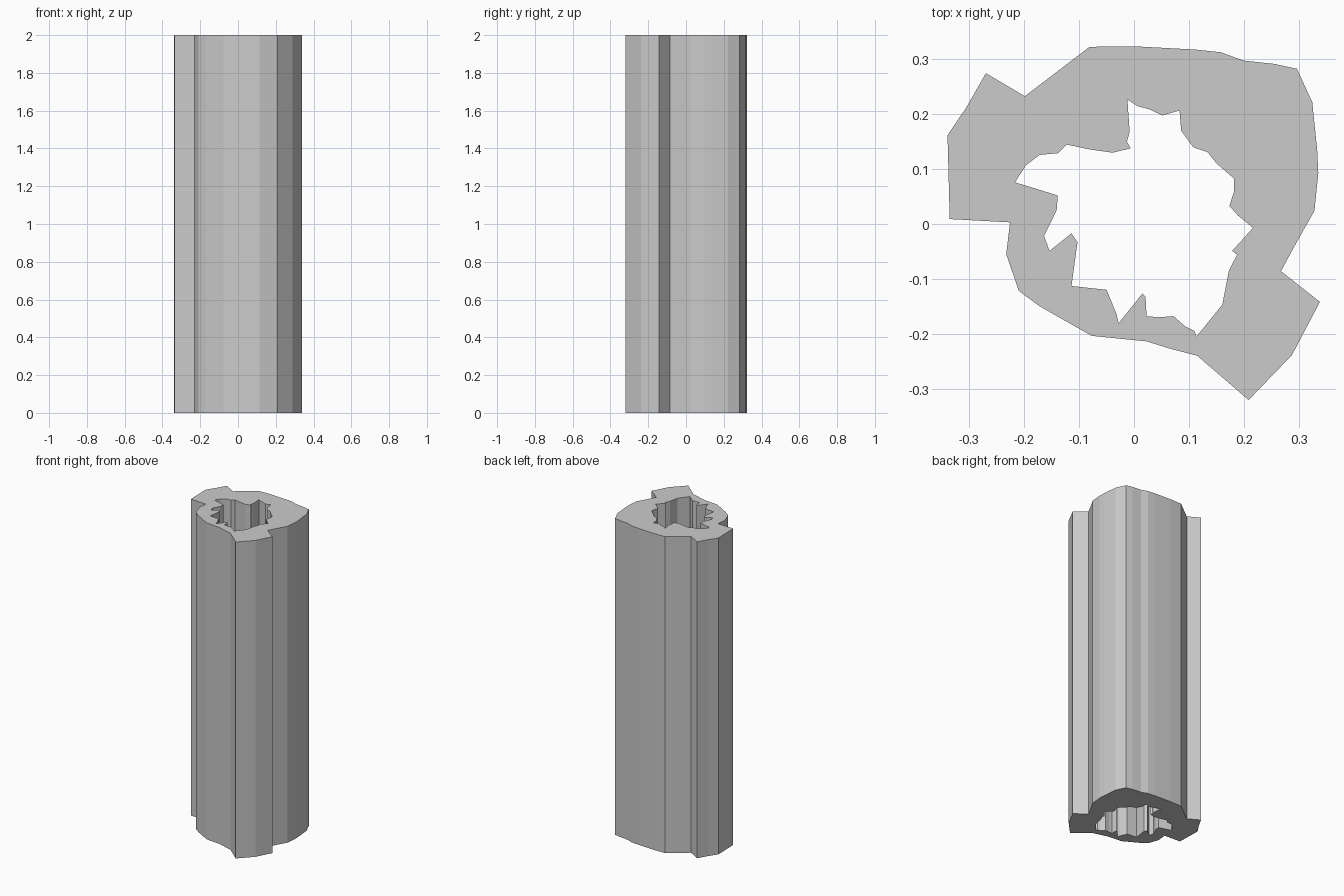
import bpy, bmesh
from mathutils import Vector
from mathutils.geometry import tessellate_polygon

HEIGHT = 2.0

# Outer cross-section, clockwise from the back
OUTER = [(-.081, .323), (0, .324), (.112, .318), (.159, .313), (.199, .298), (.255, .292),
         (.297, .283), (.325, .222), (.334, .135), (.336, .093), (.329, .024), (.295, -.036),
         (.268, -.086), (.339, -.142), (.288, -.239), (.209, -.321), (.115, -.24),
         (.068, -.228), (.023, -.214), (-.077, -.204), (-.172, -.15), (-.21, -.122),
         (-.233, -.055), (-.226, .003), (-.336, .009), (-.34, .162), (-.306, .212),
         (-.27, .275), (-.199, .233)]

# Jagged hole through the middle
BORE = [(-.012, .227), (.006, .215), (.028, .209), (.052, .198), (.083, .207), (.086, .17),
        (.108, .14), (.134, .131), (.15, .111), (.182, .083), (.182, .058), (.174, .033),
        (.19, .015), (.217, -.007), (.179, -.049), (.188, -.056), (.173, -.085),
        (.161, -.147), (.114, -.205), (.11, -.195), (.094, -.187), (.072, -.168),
        (.045, -.17), (.023, -.168), (.021, -.133), (.015, -.127), (-.028, -.181),
        (-.032, -.164), (-.05, -.12), (-.114, -.113), (-.103, -.033), (-.114, -.017),
        (-.154, -.049), (-.164, -.022), (-.141, .025), (-.139, .052), (-.217, .076),
        (-.197, .107), (-.172, .126), (-.139, .129), (-.123, .145), (-.081, .136),
        (-.039, .13), (-.006, .138), (-.013, .15), (-.008, .168)]


def extruded_ring(name, loops, height):
    """Solid prism from an outer loop and hole loops."""
    bm = bmesh.new()
    paths = [[Vector((x, y, 0)) for x, y in loop] for loop in loops]
    bottom = [bm.verts.new(p) for path in paths for p in path]
    top = [bm.verts.new(p + Vector((0, 0, height))) for path in paths for p in path]
    # End caps
    for tri in tessellate_polygon(paths):
        bm.faces.new([bottom[i] for i in tri])
        bm.faces.new([top[i] for i in reversed(tri)])
    # Walls
    start = 0
    for path in paths:
        n = len(path)
        for k in range(n):
            a, b = start + k, start + (k + 1) % n
            bm.faces.new([bottom[a], bottom[b], top[b], top[a]])
        start += n
    bmesh.ops.recalc_face_normals(bm, faces=bm.faces[:])
    mesh = bpy.data.meshes.new(name)
    bm.to_mesh(mesh)
    bm.free()
    obj = bpy.data.objects.new(name, mesh)
    bpy.context.collection.objects.link(obj)
    return obj


# Hollow column
extruded_ring("hollow_column", [OUTER, BORE], HEIGHT)
